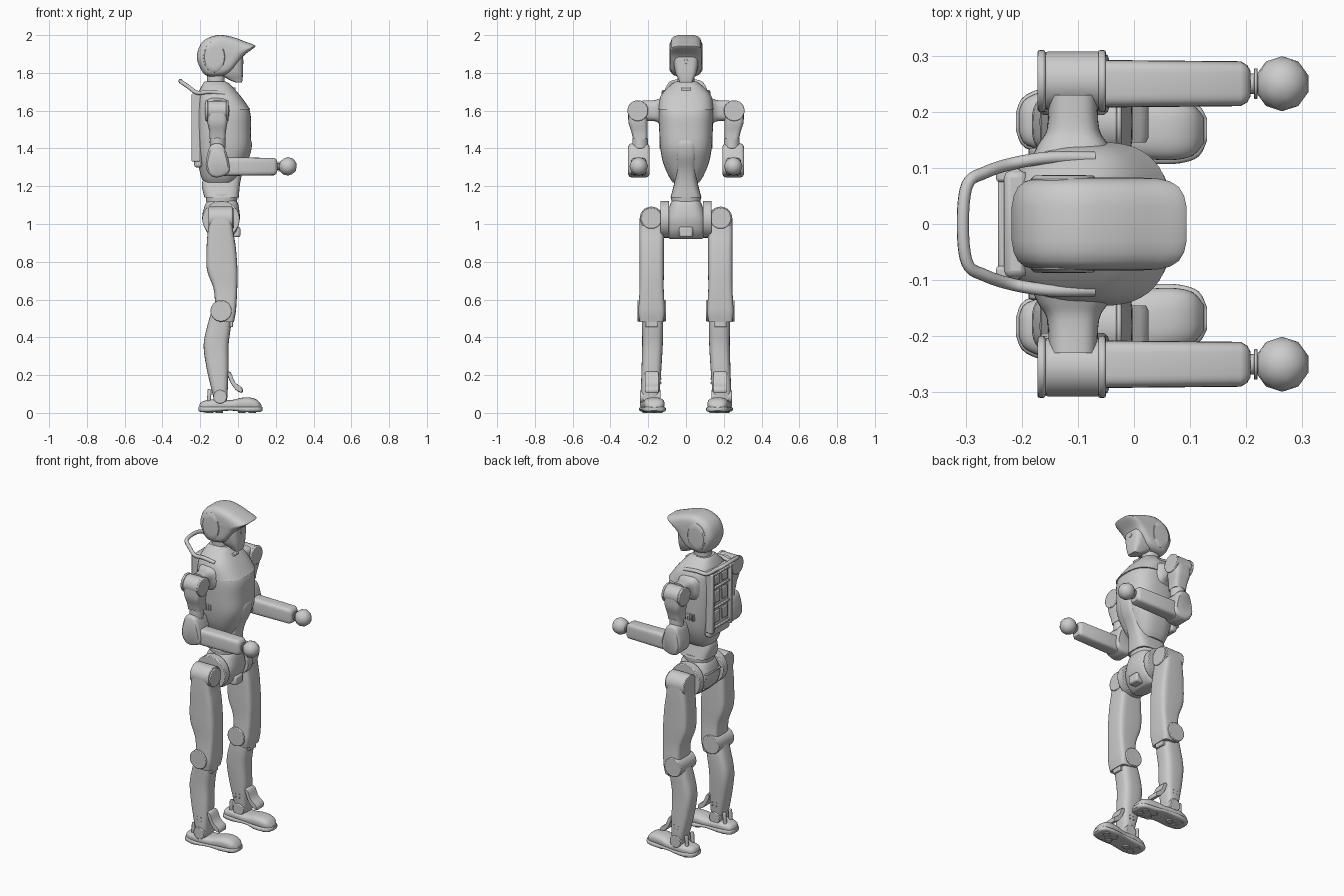
import bpy, bmesh
from math import sin, cos, pi, radians
from mathutils import Vector


def finish(name, bm, mirror=False, bevel=0, angle=35):
    bmesh.ops.recalc_face_normals(bm, faces=bm.faces)
    me = bpy.data.meshes.new(name)
    bm.to_mesh(me)
    bm.free()
    me.shade_smooth()
    me.set_sharp_from_angle(angle=radians(angle))
    ob = bpy.data.objects.new(name, me)
    bpy.context.collection.objects.link(ob)
    if bevel:
        b = ob.modifiers.new("bevel", 'BEVEL')
        b.width, b.segments, b.limit_method = bevel, 2, 'ANGLE'
    if mirror:
        m = ob.modifiers.new("mirror", 'MIRROR')
        m.use_axis[0], m.use_axis[1] = False, True
        m.use_mirror_merge = False
    return ob


def smooth(pts, sub, closed=False):
    """Catmull-Rom resampling of a list of equal-length tuples."""
    n, out = len(pts), []
    for i in range(n if closed else n - 1):
        q = [pts[(i + k) % n] if closed else pts[min(max(i + k, 0), n - 1)] for k in (-1, 0, 1, 2)]
        for s in range(sub):
            t = s / sub
            out.append(tuple(0.5 * (2 * b + (c - a) * t + (2 * a - 5 * b + 4 * c - d) * t * t
                                    + (3 * b - a - 3 * c + d) * t ** 3) for a, b, c, d in zip(*q)))
    return out if closed else out + [pts[-1]]


def skin(bm, rings):
    loops = [[bm.verts.new(p) for p in r] for r in rings]
    for a, b in zip(loops, loops[1:]):
        for i in range(len(a)):
            j = (i + 1) % len(a)
            bm.faces.new((a[i], a[j], b[j], b[i]))
    bm.faces.new(loops[0])
    bm.faces.new(loops[-1])


def loft(name, rings, axis='z', e=3.0, sub=4, n=36, **kw):
    """Rounded sections (t, a0, a1, b0, b1) stacked along an axis."""
    place = {'z': lambda t, a, b: (a, b, t), 'x': lambda t, a, b: (t, a, b),
             'y': lambda t, a, b: (a, t, b)}[axis]
    sg = lambda v: (1 if v > 0 else -1) * abs(v) ** (2 / e)
    out = []
    for t, a0, a1, b0, b1 in smooth(rings, sub):
        out.append([place(t, (a0 + a1) / 2 + (a1 - a0) / 2 * sg(cos(2 * pi * k / n)),
                          (b0 + b1) / 2 + (b1 - b0) / 2 * sg(sin(2 * pi * k / n))) for k in range(n)])
    bm = bmesh.new()
    skin(bm, out)
    return finish(name, bm, **kw)


def sym(rings):
    return [(z, x0, x1, -w, w) for z, x0, x1, w in rings]


def pillow(name, profile, layers, centre, sub=4, **kw):
    """Side profile (x, z) repeated at y layers, each scaled about a centre."""
    p = smooth(profile, sub, True) if sub > 1 else profile
    cx, cz = centre
    bm = bmesh.new()
    skin(bm, [[(cx + (x - cx) * s, y, cz + (z - cz) * s) for x, z in p] for y, s in layers])
    return finish(name, bm, **kw)


def cyl(name, p0, p1, r, n=32, mirror=True, bevel=0.004):
    p0, p1 = Vector(p0), Vector(p1)
    q = (p1 - p0).to_track_quat('Z', 'Y')
    bm = bmesh.new()
    skin(bm, [[p + q @ Vector((r * cos(2 * pi * k / n), r * sin(2 * pi * k / n), 0)) for k in range(n)]
              for p in (p0, p1)])
    return finish(name, bm, mirror, bevel)


def box(name, x, y, z, mirror=False, bevel=0.004):
    bm = bmesh.new()
    skin(bm, [[(x[0], y[0], h), (x[1], y[0], h), (x[1], y[1], h), (x[0], y[1], h)] for h in z])
    return finish(name, bm, mirror, bevel)


# Head: helmet with brow, face mask, ear covers, neck
helmet = [(-.11, 2.0), (-.03, 1.99), (.04, 1.965), (.087, 1.947), (.088, 1.935), (.035, 1.895), (0, 1.85),
          (-.045, 1.80), (-.1, 1.782), (-.165, 1.785), (-.2, 1.825), (-.218, 1.89), (-.188, 1.965)]
half = [(0, 1), (.03, 1), (.05, .975), (.066, .92), (.076, .83), (.081, .7), (.083, .5)]
pillow("helmet", helmet, [(-y, s) for y, s in half[:0:-1]] + half, (-.08, 1.885))
loft("face_mask", sym([(1.748, -.01, .02, .032), (1.765, -.05, .024, .04), (1.80, -.1, .026, .056),
                       (1.86, -.12, .026, .066), (1.92, -.12, .026, .066)]), e=4)
cyl("face_sensor", (.02, 0, 1.86), (.029, 0, 1.86), .012, 20, False, .001)
ear = [(-.125 + .062 * cos(a * pi / 8), 1.885 + .085 * sin(a * pi / 8)) for a in range(16)]
pillow("ear_cover", ear, [(.06, 1), (.08, .96), (.086, .85), (.087, .6)], (-.125, 1.885), 2, mirror=True)
loft("neck", sym([(1.69, -.18, -.06, .055), (1.74, -.165, -.07, .046), (1.83, -.165, -.07, .046)]), e=2.3)

# Torso: chest shell, collar plate, belly panel
loft("chest", sym([(1.755, -.175, -.065, .055), (1.735, -.19, -.045, .08), (1.68, -.215, .005, .13),
                   (1.60, -.228, .062, .143), (1.50, -.228, .068, .142), (1.40, -.222, .066, .136),
                   (1.32, -.212, .035, .12), (1.25, -.195, .0, .09), (1.22, -.18, -.02, .07)]), e=2.7, n=48)
loft("collar_plate", sym([(1.75, -.17, -.055, .058), (1.735, -.185, -.038, .083), (1.68, -.205, .012, .133),
                          (1.605, -.2, .066, .146)]), e=2.7, n=48)
box("chest_port", (-.03, -.012), (-.025, .025), (1.70, 1.722))
loft("belly_panel", sym([(1.45, -.03, .066, .045), (1.42, -.05, .074, .056), (1.36, -.08, .062, .058),
                         (1.29, -.14, .03, .056), (1.22, -.19, .012, .062), (1.14, -.178, .004, .082)]), e=3.5)
for k in range(5):
    box("side_vent", (-.15 + k * .014, -.142 + k * .014), (.12, .141), (1.40, 1.44), True, .002)

# Backpack: plate, frame rails and cells, carrying handle
box("back_plate", (-.232, -.19), (-.095, .095), (1.30, 1.70), bevel=.012)
box("back_rail", (-.246, -.2), (.075, .098), (1.33, 1.69), True, .006)
for z in (1.35, 1.47, 1.59, 1.67):
    box("back_crossbar", (-.242, -.2), (-.08, .08), (z, z + .014))
for z in (1.385, 1.505, 1.615):
    box("back_cell", (-.24, -.2), (.012, .06), (z, z + .05 + .02 * (z < 1.6)), True)
side = [(-.07, .118, 1.69), (-.15, .118, 1.70), (-.215, .108, 1.695), (-.265, .092, 1.728), (-.297, .07, 1.75)]
path = smooth(side + [(-.305, 0, 1.757)] + [(x, -y, z) for x, y, z in side[::-1]], 6)
cu = bpy.data.curves.new("carry_handle", 'CURVE')
cu.dimensions, cu.bevel_depth, cu.bevel_resolution = '3D', .011, 3
cu.use_fill_caps = True
sp = cu.splines.new('POLY')
sp.points.add(len(path) - 1)
for pt, co in zip(sp.points, path):
    pt.co = (*co, 1)
bpy.context.collection.objects.link(bpy.data.objects.new("carry_handle", cu))

# Arms: shoulder, upper arm, elbow, forearm, ball hand
loft("shoulder_bridge", [(.11, -.185, -.03, 1.50, 1.68), (.14, -.172, -.045, 1.53, 1.665),
                         (.17, -.155, -.062, 1.545, 1.655), (.23, -.152, -.065, 1.545, 1.655)], 'y', mirror=True)
cyl("shoulder_drum", (-.158, .255, 1.60), (-.06, .255, 1.60), .052)
for x in (-.172, -.064):
    cyl("shoulder_cap", (x, .255, 1.60), (x + .014, .255, 1.60), .055)
loft("upper_arm", [(1.61, -.162, -.056, .205, .305), (1.54, -.162, -.056, .204, .305),
                   (1.49, -.152, -.064, .204, .29), (1.45, -.15, -.066, .205, .28)], e=4, mirror=True)
cyl("elbow_collar", (-.108, .243, 1.40), (-.108, .243, 1.455), .041)
elbow = [(-.14, 1.42), (-.085, 1.42), (-.056, 1.36), (-.045, 1.28), (-.09, 1.25), (-.14, 1.253),
         (-.17, 1.30), (-.162, 1.37)]
pillow("elbow_housing", elbow, [(.194, .84), (.2, .95), (.21, 1), (.29, 1), (.3, .95), (.306, .84)],
       (-.11, 1.33), mirror=True)
loft("forearm", [(-.1, .207, .293, 1.255, 1.352), (-.02, .208, .292, 1.255, 1.352), (.19, .21, .29, 1.258, 1.35),
                 (.202, .217, .283, 1.265, 1.343), (.208, .228, .272, 1.28, 1.33)], 'x', e=4.5, sub=1, mirror=True)
cyl("wrist", (.2, .25, 1.305), (.235, .25, 1.305), .018, 16)
cyl("wrist_flange", (.214, .25, 1.305), (.22, .25, 1.305), .027, 20, bevel=.001)
bm = bmesh.new()
bmesh.ops.create_icosphere(bm, subdivisions=2, radius=.049)
bmesh.ops.translate(bm, verts=bm.verts, vec=(.264, .25, 1.305))
finish("ball_hand", bm, True)

# Pelvis and hips
loft("waist_ring", sym([(1.155, -.172, 0, .08), (1.09, -.165, -.01, .075)]), e=2.5, sub=1)
loft("pelvis", sym([(1.125, -.155, -.01, .072), (1.10, -.175, .002, .085), (1.03, -.19, .01, .108),
                    (.97, -.172, -.005, .108), (.935, -.145, -.03, .098), (.92, -.12, -.05, .085)]), e=3)
cyl("hip_axle", (-.09, .09, 1.025), (-.09, .135, 1.025), .098, 40)
box("pelvis_latch", (-.06, .012), (-.036, .036), (.93, .985), bevel=.01)
for k in range(5):
    box("pelvis_rib", (-.19 + .006 * k, -.1), (-.07, .07), (1.05 - k * .024, 1.06 - k * .024))
cyl("hip_drum", (-.155, .183, 1.03), (-.03, .183, 1.03), .062)
cyl("hip_cap", (-.04, .183, 1.03), (-.022, .183, 1.03), .055)

# Legs: thigh, knee, shin
loft("thigh", [(1.03, -.152, -.032, .122, .245), (.96, -.16, -.025, .118, .247), (.88, -.166, -.012, .117, .247),
               (.76, -.165, -.003, .117, .247), (.66, -.13, -.004, .118, .246), (.58, -.122, -.008, .114, .25),
               (.53, -.125, -.012, .112, .252), (.48, -.1, -.022, .12, .245)], e=5, mirror=True)
cyl("knee_joint", (-.09, .106, .54), (-.09, .258, .54), .056)
loft("shin", [(.57, -.13, -.035, .13, .235), (.47, -.16, -.036, .122, .233), (.36, -.182, -.05, .123, .232),
              (.24, -.167, -.05, .13, .235), (.13, -.142, -.054, .138, .238), (.06, -.125, -.058, .145, .235)],
     e=3.2, mirror=True)
box("knee_stop", (-.06, -.026), (.15, .215), (.455, .485), True)
for x, z in ((-.11, .18), (-.085, .18), (-.11, .16), (-.085, .16)):
    cyl("shin_bolt", (x, .13, z), (x, .239, z), .004, 10, bevel=0)

# Feet: ankle joint, guard, heel struts, shoe, sole and pads
cyl("ankle_joint", (-.095, .135, .085), (-.095, .243, .085), .036)
guard = [(-.058, .215), (-.038, .213), (-.015, .162), (.022, .132), (.022, .106), (-.012, .122), (-.042, .165)]
pillow("ankle_guard", guard, [(.145, .9), (.155, 1), (.208, 1), (.218, .9)], (-.02, .155), 3, mirror=True)
for y in (.155, .21):
    cyl("heel_strut", (-.15, y, .125), (-.155, y, .05), .011, 12)
loft("shoe", [(-.205, .165, .2, .02, .042), (-.19, .14, .225, .012, .06), (-.13, .128, .243, .012, .072),
              (-.04, .124, .236, .012, .068), (.02, .116, .228, .012, .08), (.07, .114, .222, .012, .08),
              (.105, .122, .212, .012, .066), (.125, .145, .19, .016, .04)], 'x', e=2.6, mirror=True)
loft("sole", [(-.21, .165, .2, .012, .03), (-.193, .135, .23, .004, .036), (-.13, .122, .248, .004, .036),
              (-.04, .12, .24, .012, .034), (.03, .108, .232, .004, .034), (.08, .108, .226, .004, .034),
              (.115, .12, .212, .005, .034), (.13, .148, .188, .012, .03)], 'x', e=3.5, mirror=True)
for x, y in ((-.15, .16), (-.15, .21), (-.1, .185), (.02, .145), (.02, .195), (.075, .145), (.075, .19)):
    cyl("sole_pad", (x, y, 0), (x, y, .012), .02, 20, bevel=.002)
